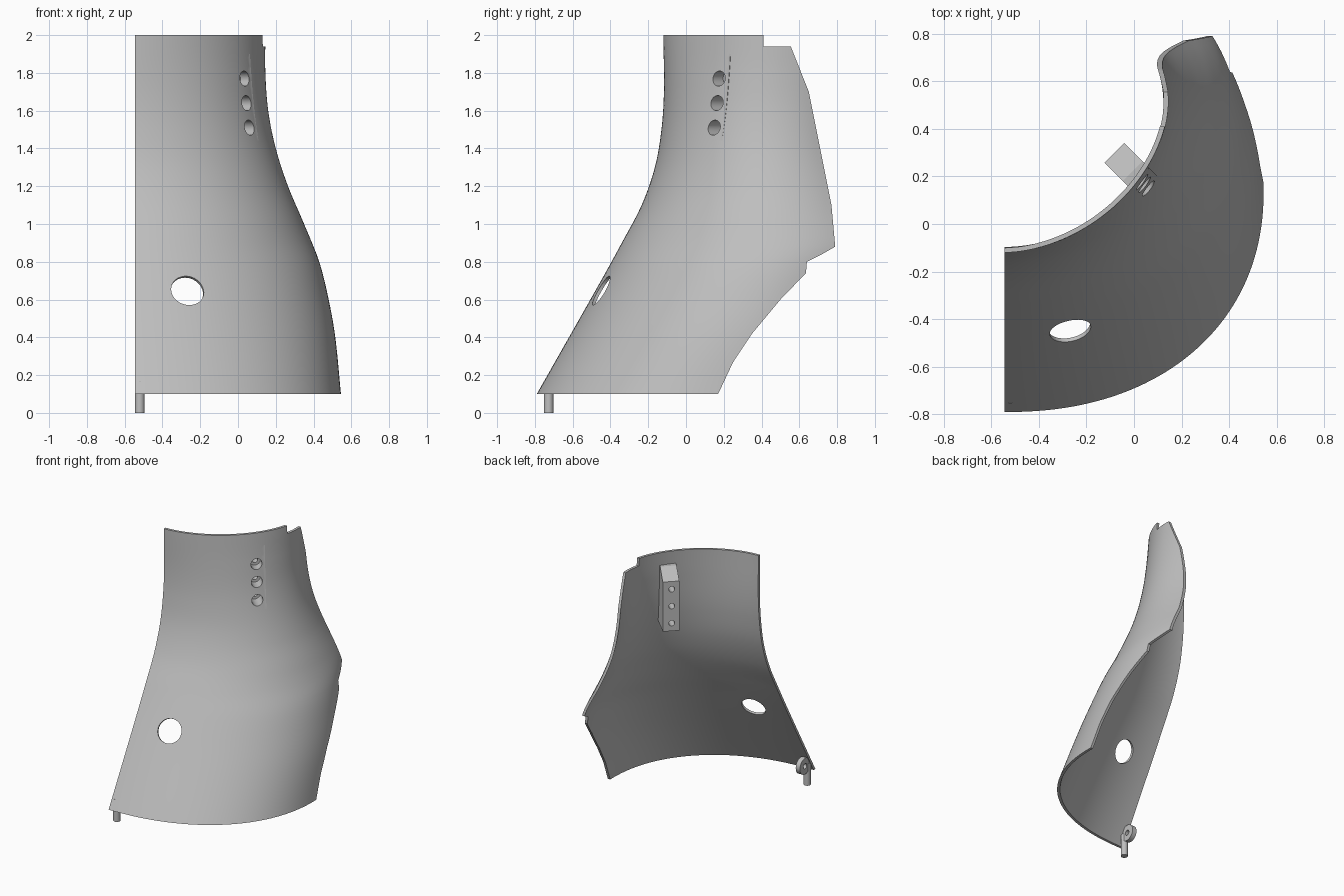
import bpy, bmesh, math
from mathutils import Vector

cube = bpy.data.objects.get("Cube")
if cube:
    bpy.data.objects.remove(cube)

LEFT, WALL = -0.545, 0.02

grey = bpy.data.materials.new("light_grey")
grey.use_nodes = True
grey.diffuse_color = (0.52, 0.52, 0.52, 1)
grey.node_tree.nodes["Principled BSDF"].inputs["Base Color"].default_value = grey.diffuse_color

# Profiles by height: (z, value)
SIDE = [(0.1, 0.545), (0.4, 0.515), (0.6, 0.48), (0.8, 0.43), (1, 0.35), (1.2, 0.265),
        (1.4, 0.2), (1.6, 0.16), (1.8, 0.145), (2, 0.145)]
FRONT = [(0.1, -0.79), (0.7, -0.45), (0.9, -0.34), (1.1, -0.235), (1.3, -0.165),
         (1.5, -0.13), (1.7, -0.117), (2, -0.12)]
CENTRE = [(0.1, 0.15), (0.4, 0.28), (0.75, 0.42), (0.9, 0.48), (1.1, 0.475),
          (1.4, 0.46), (1.7, 0.48), (2, 0.52)]
POWER = [(0.1, 2.2), (0.6, 2.05), (1.6, 1.96), (2, 1.82)]
BACK = [(0.1, 0.17), (0.27, 0.25), (0.42, 0.35), (0.6, 0.5), (0.74, 0.635), (0.8, 0.64),
        (0.84, 0.72), (0.88, 0.79), (1.1, 0.77), (1.4, 0.71), (1.7, 0.65), (1.94, 0.555), (2, 0.53)]


def sample(table, z, smooth=True):
    """Value of a profile at height z, with smooth or straight joins."""
    i = 0
    while i < len(table) - 2 and z > table[i + 1][0]:
        i += 1
    (z0, a), (z1, b) = table[i], table[i + 1]
    h = z1 - z0
    t = (z - z0) / h
    if not smooth:
        return a + (b - a) * t

    def slope(k):
        lo, hi = table[max(k - 1, 0)], table[min(k + 1, len(table) - 1)]
        return (hi[1] - lo[1]) / (hi[0] - lo[0])
    s = t * t * (3 - 2 * t)
    return (a + (b - a) * s + h * slope(i) * t * (1 - t) ** 2
            - h * slope(i + 1) * t * t * (1 - t))


def section(z, inset=0.0, count=48):
    """Rounded arc of the wall at height z, from the front edge to the back edge."""
    cy = sample(CENTRE, z)
    rx = sample(SIDE, z) - LEFT - inset
    ry = cy - sample(FRONT, z) - inset
    power = sample(POWER, z)
    v = max(-1, min(1, (sample(BACK, z, False) - cy) / ry))
    end = math.asin(v) if v > 0 else -math.asin(abs(v) ** (power / 2))
    points = []
    for i in range(count + 1):
        a = -math.pi / 2 + (end + math.pi / 2) * i / count
        e = 2 / power if a < 0 else 1
        c, s = max(math.cos(a), 0), math.sin(a)
        points.append(Vector((LEFT + rx * c ** e, cy + ry * math.copysign(abs(s) ** e, s), z)))
    return points


def finish(bm, name):
    bmesh.ops.recalc_face_normals(bm, faces=bm.faces)
    mesh = bpy.data.meshes.new(name)
    bm.to_mesh(mesh)
    bm.free()
    mesh.materials.append(grey)
    obj = bpy.data.objects.new(name, mesh)
    bpy.context.collection.objects.link(obj)
    return obj


def loft(rings, name):
    """Solid skinned through closed rings; each ring is an outward and a return run."""
    bm = bmesh.new()
    rows = [[bm.verts.new(p) for p in ring] for ring in rings]
    n = len(rows[0])
    for low, high in zip(rows, rows[1:]):
        for i in range(n):
            j = (i + 1) % n
            bm.faces.new((low[i], low[j], high[j], high[i]))
    for row in (rows[0], rows[-1]):
        for i in range(n // 2 - 1):
            bm.faces.new((row[i], row[i + 1], row[n - 2 - i], row[n - 1 - i]))
    return finish(bm, name)


def rod(name, start, stop, radius, sides=32):
    start, stop = Vector(start), Vector(stop)
    axis = stop - start
    bm = bmesh.new()
    bmesh.ops.create_cone(bm, cap_ends=True, segments=sides, radius1=radius,
                          radius2=radius, depth=axis.length)
    bm.transform(axis.to_track_quat('Z', 'Y').to_matrix().to_4x4())
    bmesh.ops.translate(bm, verts=bm.verts, vec=(start + stop) / 2)
    return finish(bm, name)


def combine(target, tool, operation):
    mod = target.modifiers.new("cut", 'BOOLEAN')
    mod.object, mod.operation, mod.solver = tool, operation, 'EXACT'
    bpy.context.view_layer.objects.active = target
    bpy.ops.object.modifier_apply(modifier=mod.name)
    bpy.data.objects.remove(tool)


# Curved shell wall
heights = [0.1 + 0.02 * i for i in range(96)]
shell = loft([section(z) + section(z, WALL)[::-1] for z in heights], "curved_shell")

# Mounting block on the inner face, with a sloped top
ALONG, ACROSS = Vector((1, -1, 0)).normalized(), Vector((1, 1, 0)).normalized()
MIDDLE, FACE = 0.153, -0.269


def wall_depth(z):
    p = min(section(z, 0, 400), key=lambda q: abs(q.dot(ACROSS) - MIDDLE))
    return p.dot(ALONG)


rings = []
for z in (1.45, 1.5, 1.55, 1.6, 1.65, 1.7, 1.75, 1.8, 1.83, 1.9):
    back = wall_depth(z) - 0.01
    face = FACE if z < 1.85 else back - 0.04
    rings.append([ALONG * s + ACROSS * (MIDDLE + w) + Vector((0, 0, z))
                  for s, w in ((face, -0.058), (face, 0.058), (back, 0.058), (back, -0.058))])
block = loft(rings, "mounting_block")
combine(shell, block, 'UNION')

# Stepped screw holes through the wall and block
for z in (1.51, 1.64, 1.77):
    base = ACROSS * 0.148 + Vector((0, 0, z))
    for radius, depth in ((0.04, -0.17), (0.021, -0.4)):
        combine(shell, rod("hole_cutter", base + ALONG * 0.1, base + ALONG * depth, radius),
                'DIFFERENCE')

# Large round opening near the front
middle, axis = Vector((-0.268, -0.445, 0.645)), Vector((0.22, -0.84, 0.48)).normalized()
combine(shell, rod("opening_cutter", middle - axis * 0.15, middle + axis * 0.15, 0.088, 48),
        'DIFFERENCE')

# Step in the top rim at the back corner
bm = bmesh.new()
bmesh.ops.create_cube(bm, size=1)
bmesh.ops.translate(bm, verts=bm.verts, vec=(0, 0.91, 2.44))
combine(shell, finish(bm, "rim_cutter"), 'DIFFERENCE')

# Lug with an eye, and the pin below it
lug = rod("lug", (-0.538, -0.675, 0.163), (-0.502, -0.675, 0.163), 0.062)
combine(lug, rod("eye_cutter", (-0.6, -0.675, 0.163), (-0.4, -0.675, 0.163), 0.02), 'DIFFERENCE')
pin = rod("locating_pin", (-0.52, -0.727, 0), (-0.52, -0.727, 0.17), 0.025)

# Smooth shading with crisp edges
for obj in (shell, lug, pin):
    bpy.ops.object.select_all(action='DESELECT')
    obj.select_set(True)
    bpy.context.view_layer.objects.active = obj
    bpy.ops.object.shade_smooth_by_angle(angle=math.radians(30))
